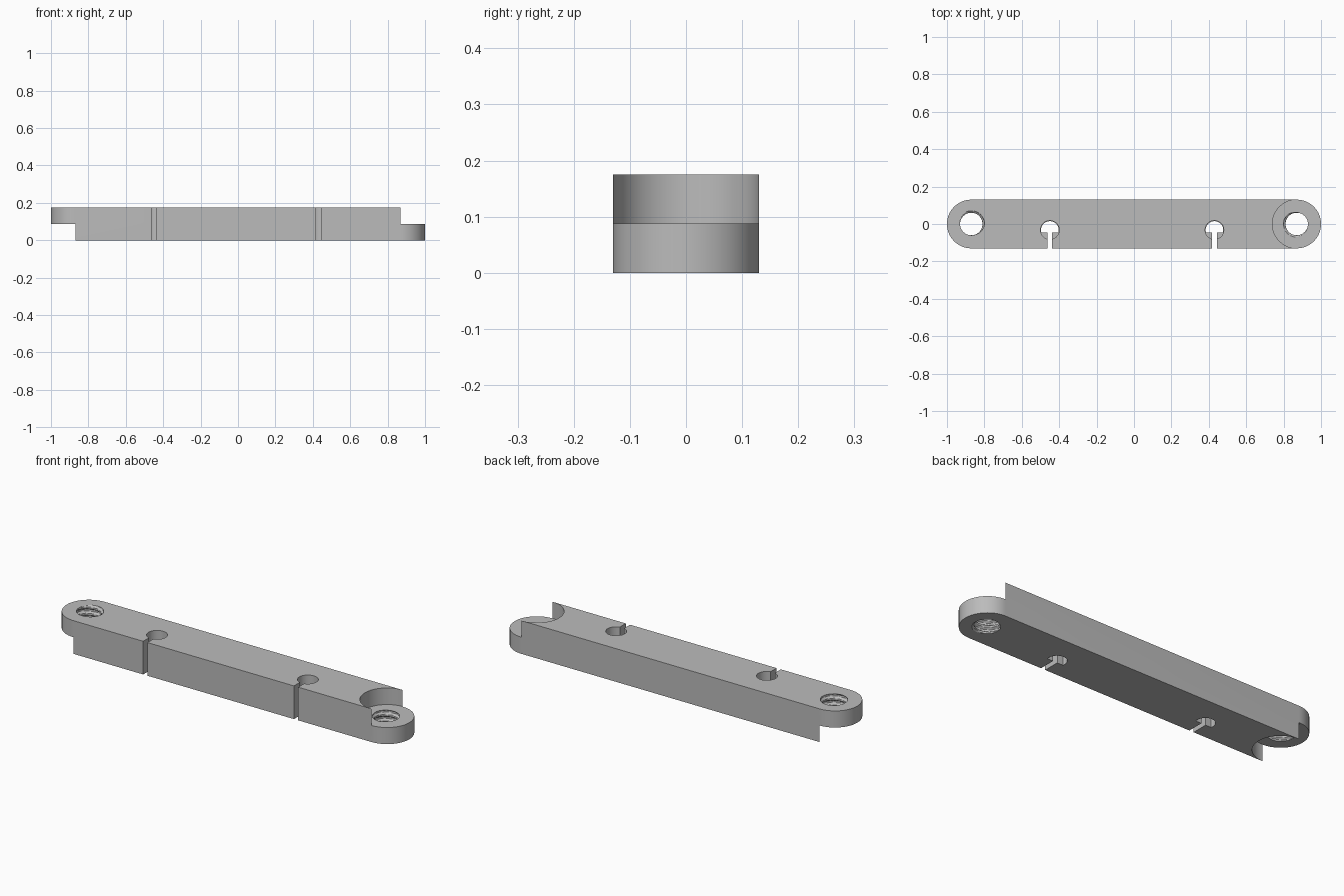
import bpy, bmesh
from math import sin, cos, pi

cube = bpy.data.objects.get("Cube")
if cube:
    bpy.data.objects.remove(cube, do_unlink=True)

R, END, MID, TOP = 0.13, 0.87, 0.0875, 0.175

grey = bpy.data.materials.new("grey")
grey.use_nodes = True
grey.diffuse_color = (0.5, 0.5, 0.5, 1)
for node in grey.node_tree.nodes:
    if node.type == 'BSDF_PRINCIPLED':
        node.inputs["Base Color"].default_value = grey.diffuse_color


def make(name, bm):
    bmesh.ops.recalc_face_normals(bm, faces=bm.faces)
    mesh = bpy.data.meshes.new(name)
    bm.to_mesh(mesh)
    bm.free()
    mesh.materials.append(grey)
    ob = bpy.data.objects.new(name, mesh)
    bpy.context.collection.objects.link(ob)
    return ob


def arc(cx, cy, r, a0, a1, n=40):
    steps = [a0 + (a1 - a0) * i / n for i in range(n + 1)]
    return [(cx + r * cos(a), cy + r * sin(a)) for a in steps]


def prism(name, outline, z0, z1):
    bm = bmesh.new()
    face = bm.faces.new([bm.verts.new((x, y, z0)) for x, y in outline])
    ext = bmesh.ops.extrude_face_region(bm, geom=[face])
    verts = [v for v in ext["geom"] if isinstance(v, bmesh.types.BMVert)]
    bmesh.ops.translate(bm, verts=verts, vec=(0, 0, z1 - z0))
    return make(name, bm)


def thread(name, x, z0, z1, pitch=0.034, n=48, rows=40):
    # Helical column: radius follows a trapezoid wave along the helix
    bm = bmesh.new()
    rings = []
    for j in range(rows + 1):
        z = z0 + (z1 - z0) * j / rows
        ring = []
        for i in range(n):
            phase = (z / pitch - i / n) % 1
            wave = min(1, max(0, 2.5 * abs(2 * phase - 1) - 0.75))
            r = 0.06 + 0.011 * wave
            a = 2 * pi * i / n
            ring.append(bm.verts.new((x + r * cos(a), r * sin(a), z)))
        rings.append(ring)
    for low, high in zip(rings, rings[1:]):
        for i in range(n):
            k = (i + 1) % n
            bm.faces.new((low[i], low[k], high[k], high[i]))
    bm.faces.new(rings[0])
    bm.faces.new(rings[-1])
    return make(name, bm)


def combine(target, tool, operation):
    mod = target.modifiers.new(operation.lower(), 'BOOLEAN')
    mod.operation, mod.solver, mod.object = operation, 'EXACT', tool
    bpy.context.view_layer.objects.active = target
    bpy.ops.object.modifier_apply(modifier=mod.name)
    bpy.data.objects.remove(tool, do_unlink=True)


# Half-lapped bar: each layer has a round lobe at one end, a scoop at the other
outline = arc(END, 0, R, -pi / 2, pi / 2) + arc(-END, 0, R, pi / 2, -pi / 2)
bar = prism("link_bar", outline, 0, MID)
upper = prism("upper_layer", [(-x, y) for x, y in outline], MID, TOP)
combine(bar, upper, 'UNION')

# Threaded holes through both lobes
combine(bar, thread("lower_thread", END, -0.02, MID + 0.02), 'DIFFERENCE')
combine(bar, thread("upper_thread", -END, MID - 0.02, TOP + 0.02), 'DIFFERENCE')

# Stepped keyholes with a slot opening to the front
for x in (-0.45, 0.43):
    pocket = arc(x, -0.032, 0.05, 0, 2 * pi)[:-1]
    combine(bar, prism("pocket", pocket, 0.06, 0.3), 'DIFFERENCE')
    d_hole = arc(x, -0.032, 0.047, -0.28, pi + 0.28)
    combine(bar, prism("d_hole", d_hole, -0.1, 0.1), 'DIFFERENCE')
    w = 0.0125
    slot = [(x - w, -0.2), (x + w, -0.2), (x + w, -0.035), (x - w, -0.035)]
    combine(bar, prism("slot", slot, -0.1, 0.3), 'DIFFERENCE')

# Smooth curved walls, crisp edges
bpy.ops.object.select_all(action='DESELECT')
bar.select_set(True)
bpy.context.view_layer.objects.active = bar
bpy.ops.object.shade_smooth_by_angle(angle=0.5)
